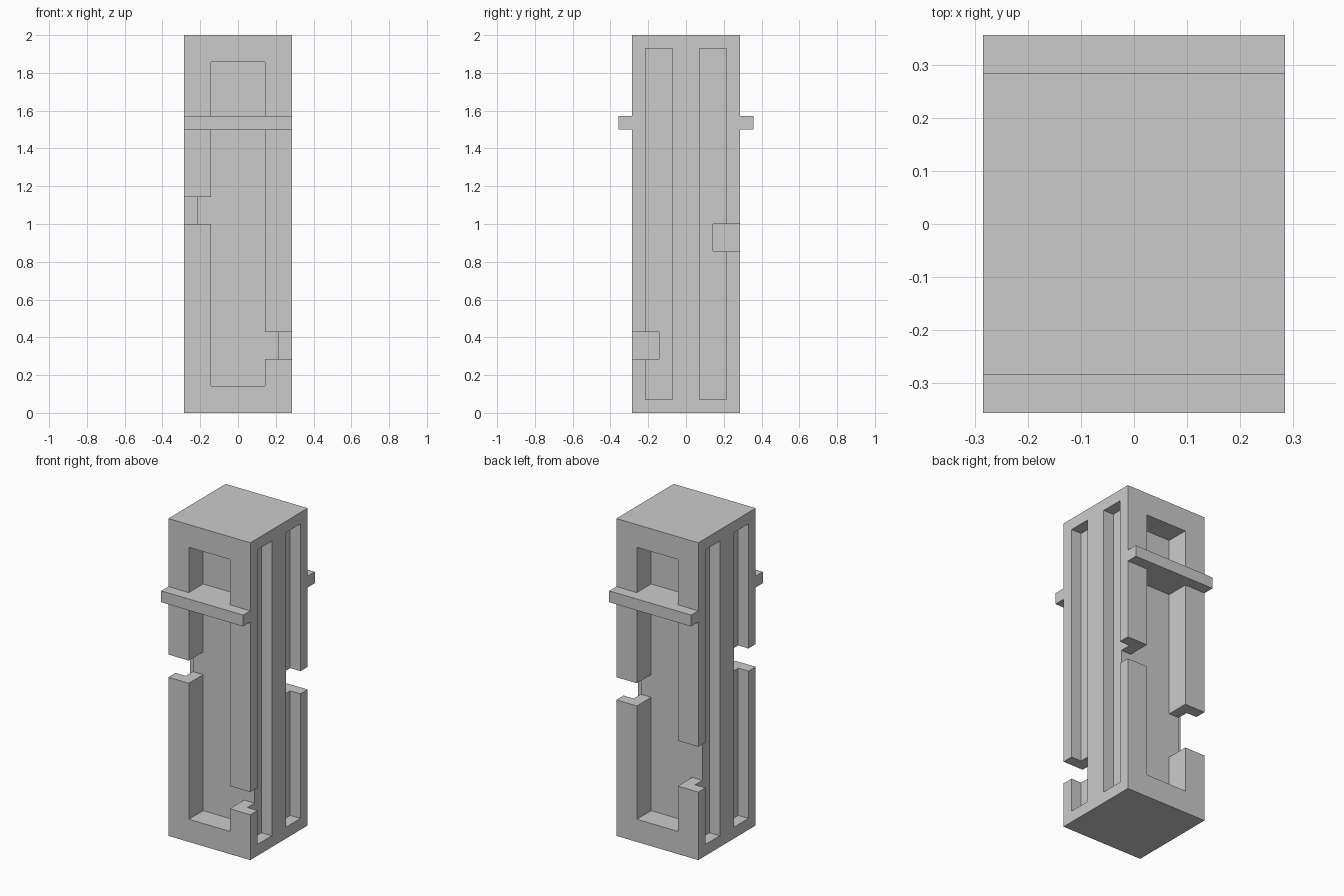
import bpy, bmesh
from mathutils import Matrix

if "Cube" in bpy.data.objects:
    bpy.data.objects.remove(bpy.data.objects["Cube"])

U = 1 / 14  # design module: the block is 8 x 8 x 28 modules

grey = bpy.data.materials.new("light grey")
grey.diffuse_color = (0.6, 0.6, 0.6, 1)
grey.use_nodes = True
grey.node_tree.nodes["Principled BSDF"].inputs["Base Color"].default_value = grey.diffuse_color


def prism(name, outline, z0, z1):
    """Extrude a counter-clockwise xy outline from z0 to z1 (in modules)."""
    bm = bmesh.new()
    face = bm.faces.new([bm.verts.new((x, y, z0)) for x, y in outline])
    top = bmesh.ops.extrude_face_region(bm, geom=[face])["geom"]
    bmesh.ops.translate(bm, vec=(0, 0, z1 - z0),
                        verts=[v for v in top if isinstance(v, bmesh.types.BMVert)])
    bmesh.ops.recalc_face_normals(bm, faces=bm.faces)
    mesh = bpy.data.meshes.new(name)
    bm.to_mesh(mesh)
    bm.free()
    mesh.materials.append(grey)
    obj = bpy.data.objects.new(name, mesh)
    bpy.context.collection.objects.link(obj)
    return obj


def box(name, x0, x1, y0, y1, z0, z1):
    x0, x1 = sorted((x0, x1))
    y0, y1 = sorted((y0, y1))
    return prism(name, [(x0, y0), (x1, y0), (x1, y1), (x0, y1)], z0, z1)


def cut(target, *extent):
    cutter = box("cutter", *extent)
    cutter.hide_render = True
    mod = target.modifiers.new("cut", 'BOOLEAN')
    mod.operation = 'DIFFERENCE'
    mod.solver = 'EXACT'
    mod.object = cutter
    bpy.context.view_layer.objects.active = target
    bpy.ops.object.modifier_apply(modifier=mod.name)
    bpy.data.objects.remove(cutter)


# Main block
block = box("block", -4, 4, -4, 4, 0, 28)

# Wide recess in front and back, two modules deep
for s in (-1, 1):
    cut(block, -2, 2, 2 * s, 6 * s, 2, 26)

# Two narrow slots in each side, one module deep
for sx in (-1, 1):
    for sy in (-1, 1):
        cut(block, 3 * sx, 6 * sx, 1 * sy, 3 * sy, 1, 27)

# One notch through each corner post, at different heights
for sx, sy, z0, z1 in ((1, -1, 4, 6), (-1, -1, 14, 16), (1, 1, 12, 14), (-1, 1, 6, 10)):
    cut(block, 2 * sx, 6 * sx, 2 * sy, 6 * sy, z0, z1)

# Crossbars: T-shaped plates that fill the recess and project one module
parts = [block]
for name, s in (("front_crossbar", -1), ("back_crossbar", 1)):
    tee = [(-4, 5), (4, 5), (4, 4), (2, 4), (2, 2), (-2, 2), (-2, 4), (-4, 4)]
    parts.append(prism(name, [(x, y * s) for x, y in tee], 21, 22))

# Scale modules to final units
for part in parts:
    part.data.transform(Matrix.Scale(U, 4))
